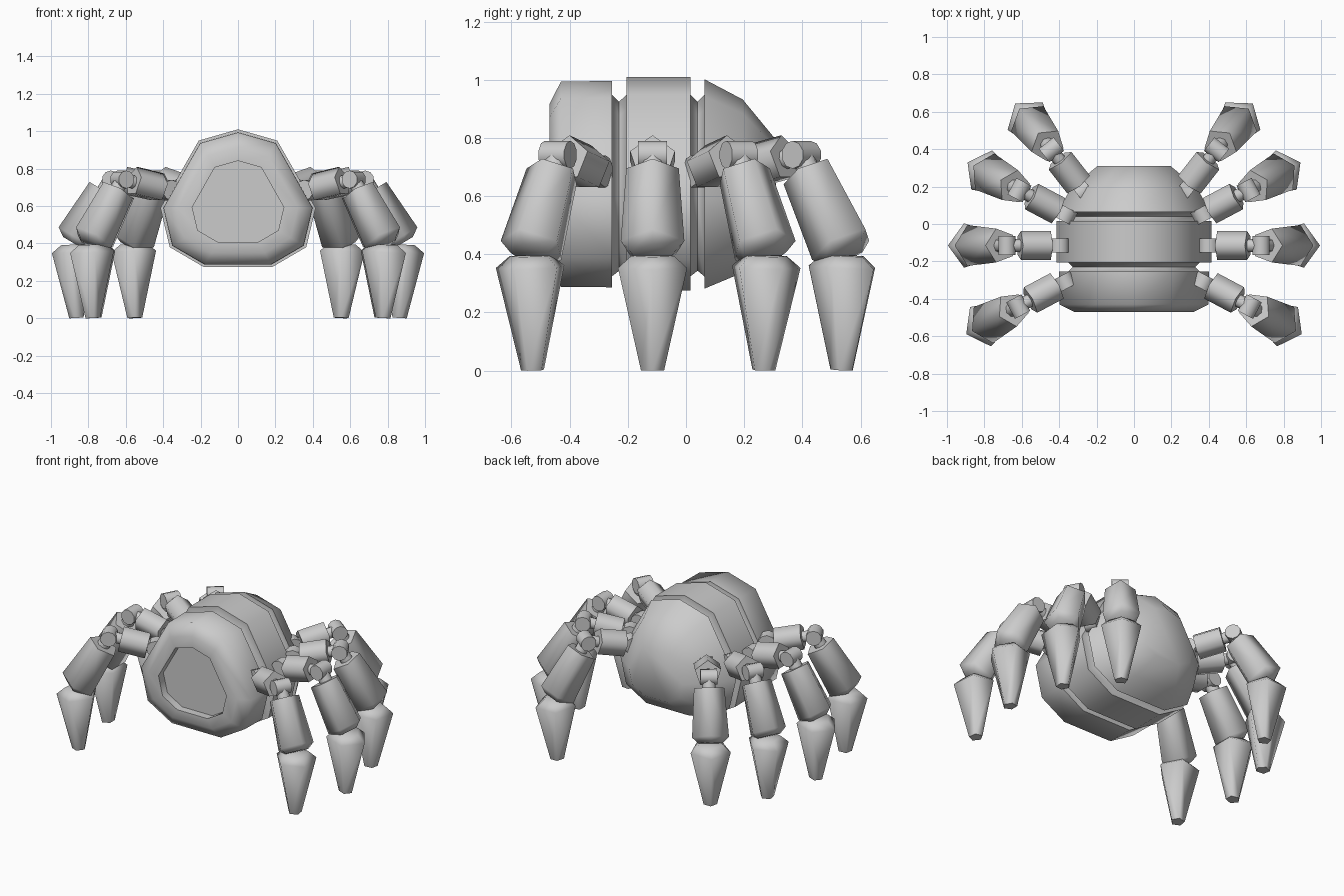
import bpy, bmesh, math
from mathutils import Vector, Matrix

cube = bpy.data.objects.get("Cube")
if cube:
    bpy.data.objects.remove(cube, do_unlink=True)

grey = bpy.data.materials.new("plain_grey")
grey.use_nodes = True
colour = (0.6, 0.6, 0.6, 1)
grey.diffuse_color = colour
grey.node_tree.nodes["Principled BSDF"].inputs["Base Color"].default_value = colour
parts = []


def loft(name, rings, placement=None, mirror=False):
    """Skin a list of equal point rings and cap both ends."""
    bm = bmesh.new()
    loops = [[bm.verts.new(p) for p in ring] for ring in rings]
    for a, b in zip(loops, loops[1:]):
        for i in range(len(a)):
            j = (i + 1) % len(a)
            bm.faces.new((a[i], a[j], b[j], b[i]))
    bm.faces.new(loops[0])
    bm.faces.new(loops[-1])
    if placement:
        bm.transform(placement)
    bmesh.ops.recalc_face_normals(bm, faces=bm.faces)
    mesh = bpy.data.meshes.new(name)
    bm.to_mesh(mesh)
    bm.free()
    mesh.materials.append(grey)
    obj = bpy.data.objects.new(name, mesh)
    bpy.context.collection.objects.link(obj)
    if mirror:
        obj.modifiers.new("Mirror", 'MIRROR')
    parts.append(obj)


def ring(centre, axis, radius, sides, first):
    """Regular polygon around an axis, first corner pointing along first."""
    axis = Vector(axis).normalized()
    first = Vector(first)
    u = (first - axis * first.dot(axis)).normalized()
    v = axis.cross(u)
    angles = [math.tau * i / sides for i in range(sides)]
    return [Vector(centre) + radius * (u * math.cos(a) + v * math.sin(a)) for a in angles]


# Body: nine-sided outline scaled along y, with a recessed front and two grooves
half = [(0.21, 0.95), (0.415, 0.59), (0.365, 0.38), (0.185, 0.275)]
outline = [(0, 1.01)] + half + [(-x, z) for x, z in reversed(half)]
profile = [(-0.42, 0.59), (-0.47, 0.59), (-0.47, 0.77), (-0.43, 0.96), (-0.255, 0.965),
           (-0.255, 0.85), (-0.23, 0.79), (-0.205, 0.85), (-0.205, 1), (0.015, 1),
           (0.015, 0.85), (0.04, 0.79), (0.063, 0.85), (0.063, 0.98), (0.195, 0.81), (0.31, 0.47)]
CENTRE_Z = 0.6
loft("body", [[Vector((x * s, y, CENTRE_Z + (z - CENTRE_Z) * s)) for x, z in outline]
              for y, s in profile])


# Legs: local x runs outward from the hip, z is world height
def build_leg(label, base_x, base_y, degrees):
    place = Matrix.Translation((base_x, base_y, 0)) @ Matrix.Rotation(math.radians(degrees), 4, 'Z')
    up, out, side = Vector((0, 0, 1)), Vector((1, 0, 0)), Vector((0, 1, 0))

    def rod(part, a, b, radius, sides, first):
        a, b = Vector(a), Vector(b)
        loft(label + part, [ring(p, b - a, radius, sides, first) for p in (a, b)], place, True)

    def hinge(part, centre, radius, width):
        centre = Vector(centre)
        rod(part, centre - side * width / 2, centre + side * width / 2, radius, 10, up)

    def limb(part, axis, sections):
        loft(label + part, [ring((x, 0, z), axis, r, 5, out) for x, z, r in sections], place, True)

    hip, elbow = (0, 0, 0.685), (0.28, 0, 0.742)
    hinge("_hip_hinge", hip, 0.055, 0.075)
    rod("_pin", hip, elbow, 0.035, 8, up)
    rod("_thigh", (0.05, 0, 0.695), (0.21, 0, 0.73), 0.081, 5, up)
    hinge("_elbow_hinge", elbow, 0.048, 0.1)
    rod("_link", elbow, (0.325, 0, 0.666), 0.04, 8, out)
    limb("_upper_leg", (0.51, 0, -0.86),
         [(0.312, 0.68, 0.095), (0.46, 0.428, 0.115), (0.468, 0.395, 0.078)])
    limb("_lower_leg", (-0.06, 0, -1),
         [(0.468, 0.395, 0.078), (0.47, 0.355, 0.125), (0.46, 0.002, 0.042)])


for leg in [("front", 0.372, -0.31, -28), ("middle_front", 0.4, -0.115, 0),
            ("middle_back", 0.365, 0.05, 28), ("back", 0.269, 0.176, 52)]:
    build_leg(*leg)

# Soft shading with crisp caps and grooves
bpy.ops.object.select_all(action='DESELECT')
for obj in parts:
    obj.select_set(True)
bpy.context.view_layer.objects.active = parts[0]
bpy.ops.object.shade_smooth_by_angle(angle=math.radians(73))
